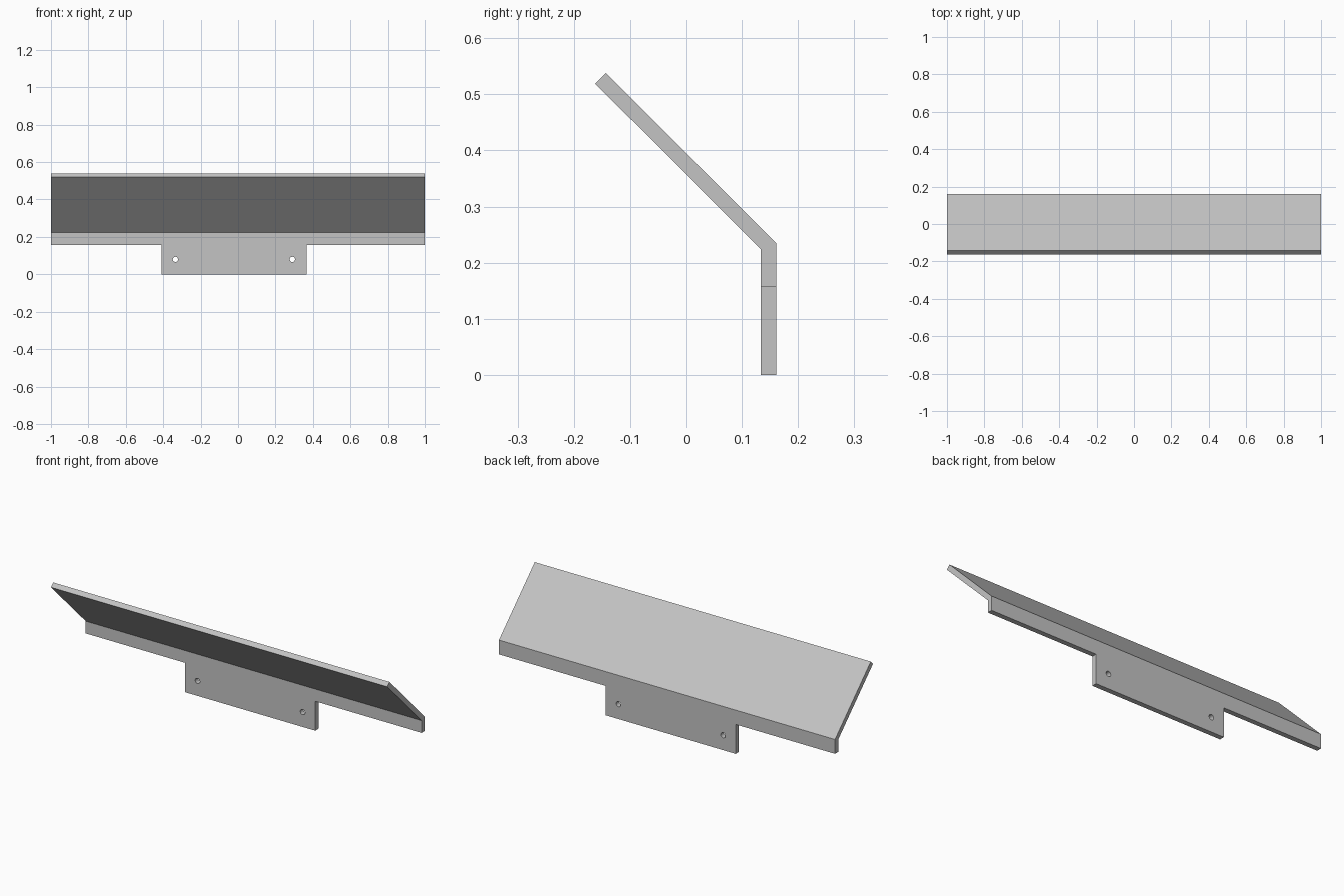
import bpy
import bmesh
from mathutils import Matrix, Vector

cube = bpy.data.objects.get("Cube")
if cube:
    bpy.data.objects.remove(cube, do_unlink=True)

BACK, FRONT = 0.161, 0.134      # faces of the upright plate
LIP = 0.158                     # underside of the long lip
TAB_MIN, TAB_MAX = -0.41, 0.365

steel = bpy.data.materials.new("plain grey metal")
steel.use_nodes = True
grey = (0.55, 0.55, 0.55, 1)
steel.diffuse_color = grey
steel.node_tree.nodes["Principled BSDF"].inputs["Base Color"].default_value = grey


def add_object(name, bm):
    bmesh.ops.recalc_face_normals(bm, faces=bm.faces)
    mesh = bpy.data.meshes.new(name)
    bm.to_mesh(mesh)
    bm.free()
    mesh.materials.append(steel)
    obj = bpy.data.objects.new(name, mesh)
    bpy.context.collection.objects.link(obj)
    return obj


def extrude_profile(name, profile, x0, x1):
    bm = bmesh.new()
    face = bm.faces.new([bm.verts.new((x0, y, z)) for y, z in profile])
    result = bmesh.ops.extrude_face_region(bm, geom=[face])
    verts = [v for v in result["geom"] if isinstance(v, bmesh.types.BMVert)]
    bmesh.ops.translate(bm, verts=verts, vec=Vector((x1 - x0, 0, 0)))
    return add_object(name, bm)


def hole_cutter(name, x, z):
    bm = bmesh.new()
    bmesh.ops.create_cone(bm, cap_ends=True, segments=32, radius1=0.014,
                          radius2=0.014, depth=0.2,
                          matrix=Matrix.Translation((x, BACK, z))
                          @ Matrix.Rotation(1.5707963, 4, "X"))
    return add_object(name, bm)


# Bent sheet: upright plate and sloping panel in one profile
bracket = extrude_profile("bent_bracket", [
    (FRONT, 0), (BACK, 0), (BACK, 0.235),
    (-0.143, 0.538), (-0.162, 0.519), (FRONT, 0.224)], -1, 1)

# Corner notches leave the mounting tab; round cutters make its screw holes
notch = [(0.05, -0.1), (0.25, -0.1), (0.25, LIP), (0.05, LIP)]
cutters = [
    extrude_profile("notch_cutter_right", notch, -1.1, TAB_MIN),
    extrude_profile("notch_cutter_left", notch, TAB_MAX, 1.1),
    hole_cutter("hole_cutter_right", -0.335, 0.08),
    hole_cutter("hole_cutter_left", 0.29, 0.08),
]
for cutter in cutters:
    cutter.hide_render = True
    mod = bracket.modifiers.new(cutter.name, "BOOLEAN")
    mod.operation = "DIFFERENCE"
    mod.solver = "EXACT"
    mod.object = cutter

# Bake the cuts and discard the cutters
depsgraph = bpy.context.evaluated_depsgraph_get()
cut_mesh = bpy.data.meshes.new_from_object(bracket.evaluated_get(depsgraph))
bracket.modifiers.clear()
bracket.data = cut_mesh
for cutter in cutters:
    bpy.data.objects.remove(cutter, do_unlink=True)
